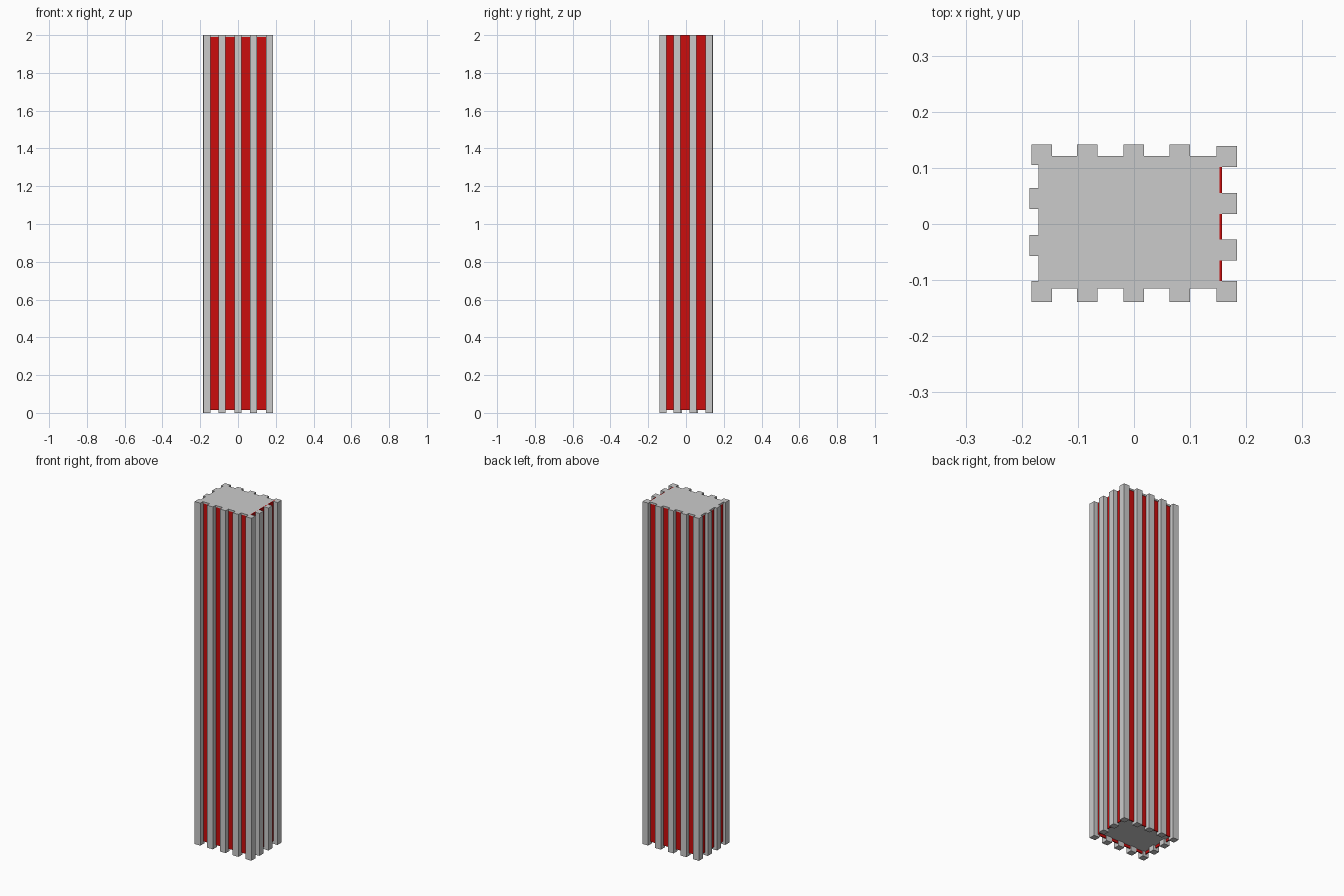
import bpy

if "Cube" in bpy.data.objects:
    bpy.data.objects.remove(bpy.data.objects["Cube"])

red = bpy.data.materials.new("red_paint")
red.diffuse_color = (0.6, 0.004, 0.004, 1)
red.use_nodes = True
red.node_tree.nodes["Principled BSDF"].inputs["Base Color"].default_value = red.diffuse_color


def box(name, x0, x1, y0, y1, z0, z1, mat=None):
    v = [(x, y, z) for z in (z0, z1) for x, y in ((x0, y0), (x1, y0), (x1, y1), (x0, y1))]
    f = [(3, 2, 1, 0), (4, 5, 6, 7)] + [(i, (i + 1) % 4, (i + 1) % 4 + 4, i + 4) for i in range(4)]
    me = bpy.data.meshes.new(name)
    me.from_pydata(v, [], f)
    ob = bpy.data.objects.new(name, me)
    bpy.context.collection.objects.link(ob)
    if mat:
        me.materials.append(mat)
    return ob


S = 0.037  # slat section


def slat(name, x, y):
    box(name, x, x + S, y, y + S, 0, 2)


# Front and back slats, including the corners
for i, x in enumerate((-0.183, -0.102, -0.019, 0.063, 0.147)):
    slat(f"front_slat_{i}", x, -0.139)
    slat(f"back_slat_{i}", x, 0.102 if i == 4 else 0.105)

# Intermediate side slats
for i, y in enumerate((-0.057, 0.027)):
    slat(f"left_slat_{i}", -0.186, y)
for i, y in enumerate((-0.065, 0.018)):
    slat(f"right_slat_{i}", 0.147, y)

# Red panels behind the slats
T = 0.005
box("front_panel", -0.165, 0.157, -0.112, -0.112 + T, 0.015, 1.99, red)
box("back_panel", -0.165, 0.157, 0.118 - T, 0.118, 0.015, 1.99, red)
box("left_panel", -0.167, -0.167 + T, -0.112, 0.118, 0.015, 1.99, red)
box("right_panel", 0.157 - T, 0.157, -0.112, 0.118, 0.015, 2.0, red)

# Closing plates
box("top_plate", -0.17, 0.152, -0.115, 0.121, 1.99, 2.0)
box("bottom_plate", -0.162, 0.152, -0.107, 0.113, 0.03, 0.04)
